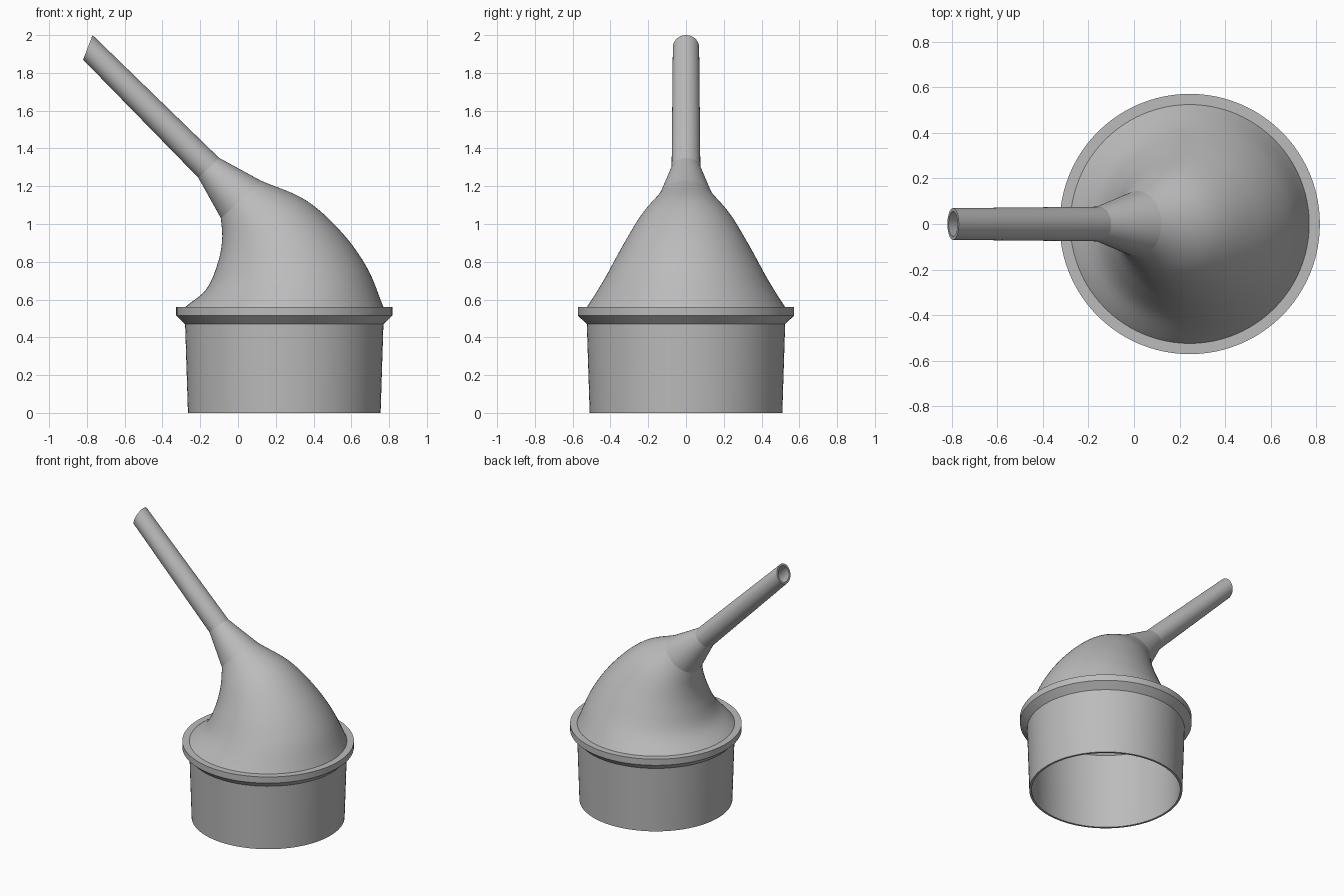
import bpy, bmesh, math
from mathutils import Vector

cube = bpy.data.objects.get("Cube")
if cube:
    bpy.data.objects.remove(cube, do_unlink=True)

SIDES = 96
WALL = 0.015
AXIS = 0.245  # x of the collar centre

grey = bpy.data.materials.new("plain grey")
grey.use_nodes = True
grey.diffuse_color = (0.5, 0.5, 0.5, 1)
grey.node_tree.nodes["Principled BSDF"].inputs["Base Color"].default_value = (0.5, 0.5, 0.5, 1)


def section(left, right):
    """Round cross-section spanning two points of the side outline."""
    l, r = Vector((left[0], 0, left[1])), Vector((right[0], 0, right[1]))
    return (l + r) / 2, (r - l) / 2


def disc(radius, z):
    return section((AXIS - radius, z), (AXIS + radius, z))


def inset(sec):
    centre, u = sec
    return centre, u * (1 - WALL / u.length)


def smooth_path(pts, steps=8):
    """Catmull-Rom curve through the points."""
    p = [Vector(q) for q in pts]
    p = [2 * p[0] - p[1]] + p + [2 * p[-1] - p[-2]]
    out = []
    for a, b, c, d in zip(p, p[1:], p[2:], p[3:]):
        for i in range(steps):
            t = i / steps
            out.append(0.5 * (2 * b + (c - a) * t + (2 * a - 5 * b + 4 * c - d) * t * t
                              + (3 * b - a - 3 * c + d) * t ** 3))
    return out + [p[-2]]


def shell(name, outer, inner=None, rim_start=False, rim_end=False):
    """Hollow loft: outer skin, inner skin and optional open-end rims."""
    inner = inner or [inset(s) for s in outer]
    bm = bmesh.new()

    def ring(sec):
        centre, u = sec
        turns = [2 * math.pi * i / SIDES for i in range(SIDES)]
        return [bm.verts.new(centre + u * math.cos(a) + Vector((0, u.length * math.sin(a), 0)))
                for a in turns]

    def band(a, b):
        for i in range(SIDES):
            j = (i + 1) % SIDES
            bm.faces.new((a[i], a[j], b[j], b[i]))

    out_rings = [ring(s) for s in outer]
    in_rings = [ring(s) for s in reversed(inner)]
    for rings in (out_rings, in_rings):
        for a, b in zip(rings, rings[1:]):
            band(a, b)
    if rim_end:
        band(out_rings[-1], in_rings[0])
    if rim_start:
        band(in_rings[-1], out_rings[0])

    mesh = bpy.data.meshes.new(name)
    bm.to_mesh(mesh)
    bm.free()
    mesh.materials.append(grey)
    obj = bpy.data.objects.new(name, mesh)
    bpy.context.collection.objects.link(obj)
    bpy.ops.object.select_all(action='DESELECT')
    obj.select_set(True)
    bpy.context.view_layer.objects.active = obj
    bpy.ops.object.shade_smooth_by_angle(angle=math.radians(25))
    return obj


# Tapered socket with its flange
shell("socket_and_flange",
      [disc(0.51, 0), disc(0.525, 0.47), disc(0.572, 0.515), disc(0.572, 0.56), disc(0.525, 0.56)],
      [disc(0.495, 0), disc(0.51, 0.56)], rim_start=True)

# Curved hood bending toward the pipe
left = smooth_path([(-0.28, 0.56), (-0.168, 0.655), (-0.108, 0.79), (-0.084, 0.915), (-0.09, 1.03)])
right = smooth_path([(0.77, 0.56), (0.685, 0.765), (0.55, 0.955), (0.36, 1.125), (0.12, 1.23)])
shell("curved_hood", [section(l, r) for l, r in zip(left, right)])

# Conical neck and slim pipe
base = section((-0.09, 1.03), (0.12, 1.23))
bend = section((-0.21, 1.245), (-0.10, 1.35))
tip = section((-0.82, 1.87), (-0.77, 2.0))
shell("conical_neck", [base, bend])
shell("slim_pipe", [bend, tip], rim_end=True)
